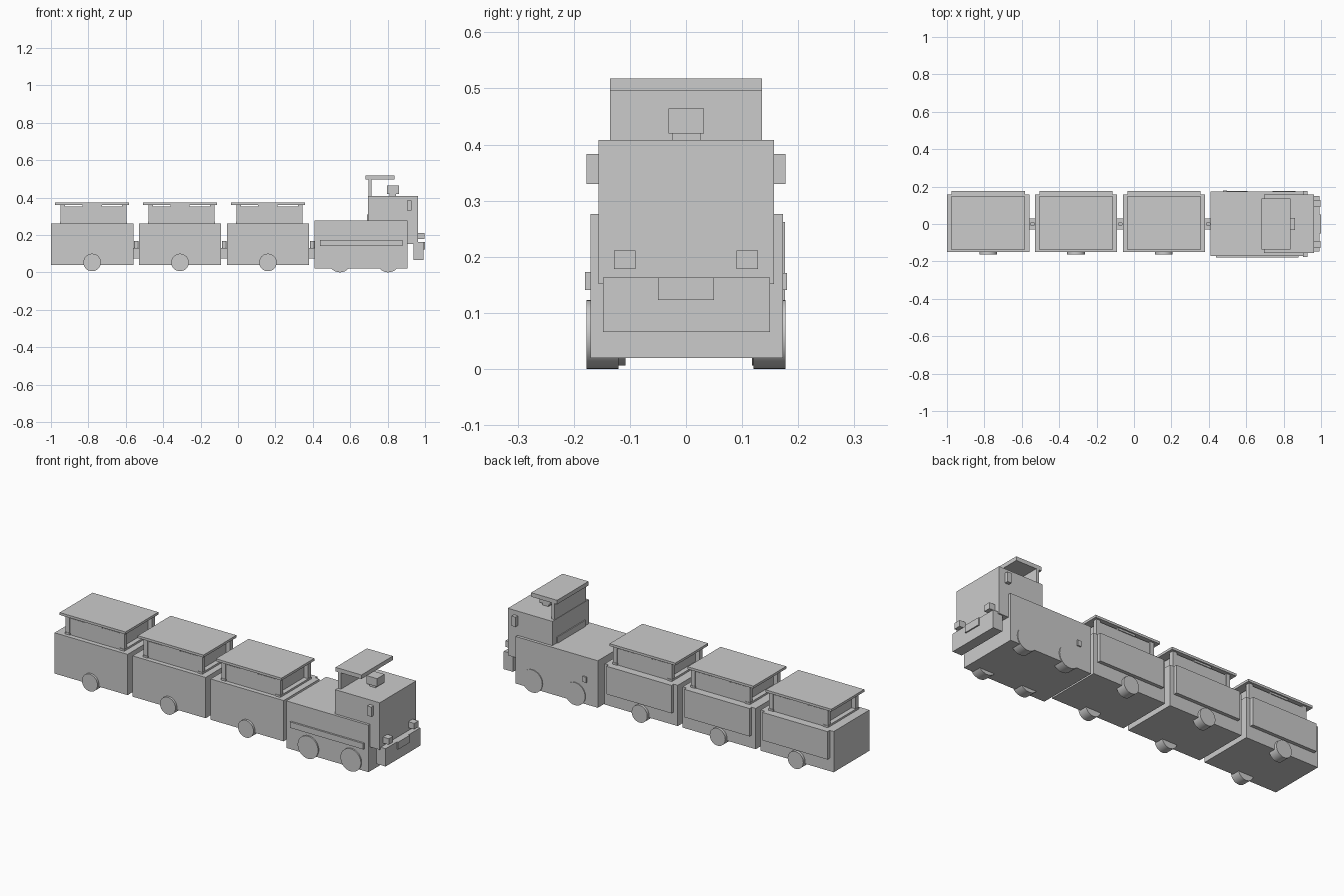
import bpy, bmesh, math
from mathutils import Matrix


def box(name, x, y, z):
    # Box from (min, max) pairs
    bm = bmesh.new()
    bmesh.ops.create_cube(bm, size=1)
    for v in bm.verts:
        v.co = [(a[0] + a[1]) / 2 + c * (a[1] - a[0]) for a, c in zip((x, y, z), v.co)]
    me = bpy.data.meshes.new(name)
    bm.to_mesh(me)
    bm.free()
    ob = bpy.data.objects.new(name, me)
    bpy.context.collection.objects.link(ob)
    return ob


def cylinder(name, loc, r, depth, axis='Y', n=32):
    bm = bmesh.new()
    rot = Matrix.Rotation(math.pi / 2, 4, 'X') if axis == 'Y' else Matrix()
    bmesh.ops.create_cone(bm, cap_ends=True, segments=n, radius1=r, radius2=r,
                          depth=depth, matrix=Matrix.Translation(loc) @ rot)
    for f in bm.faces:
        f.smooth = len(f.verts) == 4
    for e in bm.edges:
        e.smooth = e.calc_face_angle(0) < 0.6
    me = bpy.data.meshes.new(name)
    bm.to_mesh(me)
    bm.free()
    ob = bpy.data.objects.new(name, me)
    bpy.context.collection.objects.link(ob)
    return ob


# Wagons, each with the coupling in front of it
for i, x0 in enumerate((-1.0, -0.53, -0.06), 1):
    p = f"wagon_{i}_"
    cx = x0 + 0.22
    box(p + "body", (x0, x0 + 0.44), (-0.15, 0.157), (0.04, 0.262))
    box(p + "side_door", (x0 + 0.024, x0 + 0.416), (0.157, 0.176), (0.11, 0.262))
    box(p + "cabin", (cx - 0.145, cx + 0.16), (-0.125, 0.133), (0.262, 0.352))
    box(p + "ceiling_panel", (cx - 0.052, cx + 0.052), (-0.13, 0.138), (0.35, 0.362))
    box(p + "roof", (x0 + 0.022, x0 + 0.418), (-0.137, 0.146), (0.36, 0.373))
    # Corner posts and their feet
    for sx, px in ((-1, cx - 0.157), (1, cx + 0.172)):
        for y in (-0.115, 0.123):
            box(p + "post", (px - 0.012, px + 0.012), (y - 0.012, y + 0.012), (0.262, 0.362))
        box(p + "post_foot", (px - 0.014, px + 0.014), (-0.13, 0.138), (0.26, 0.272))
    # Wheels
    for y in (-0.135, 0.145):
        cylinder(p + "wheel", (cx, y, 0.053), 0.047, 0.054)
    # Coupling bar and pin
    box(p + "coupling", (x0 + 0.44, x0 + 0.47), (-0.03, 0.03), (0.073, 0.13))
    cylinder(p + "coupling_pin", (x0 + 0.457, 0, 0.145), 0.012, 0.046, 'Z', 16)

# Engine body and driver cab
box("engine_body", (0.41, 0.905), (-0.17, 0.173), (0.02, 0.276))
box("engine_cab", (0.695, 0.963), (-0.156, 0.157), (0.152, 0.408))
box("cab_rear_step", (0.69, 0.70), (-0.12, 0.12), (0.276, 0.31))
box("cab_back_panel", (0.697, 0.715), (-0.135, 0.135), (0.405, 0.497))
box("cab_roof", (0.682, 0.838), (-0.135, 0.135), (0.496, 0.518))
box("lamp_stem", (0.81, 0.845), (-0.025, 0.027), (0.407, 0.421))
box("roof_lamp", (0.797, 0.86), (-0.031, 0.032), (0.42, 0.464))

# Front bumper, plate and headlights
box("bumper", (0.937, 0.993), (-0.148, 0.15), (0.066, 0.163))
box("front_plate", (0.99, 1.0), (-0.05, 0.05), (0.123, 0.163))
for y in (-0.109, 0.109):
    box("headlight", (0.96, 0.998), (y - 0.019, y + 0.019), (0.178, 0.211))

# Side details
for s in (-1, 1):
    box("cab_side_lamp", (0.903, 0.927), sorted((s * 0.15, s * 0.177)), (0.33, 0.383))
    for x in (0.545, 0.803):
        cylinder("engine_wheel", (x, s * 0.149, 0.0615), 0.0615, 0.057)
box("side_rail", (0.438, 0.88), (-0.18, -0.168), (0.141, 0.173))
box("side_latch", (0.475, 0.497), (0.17, 0.18), (0.141, 0.171))
